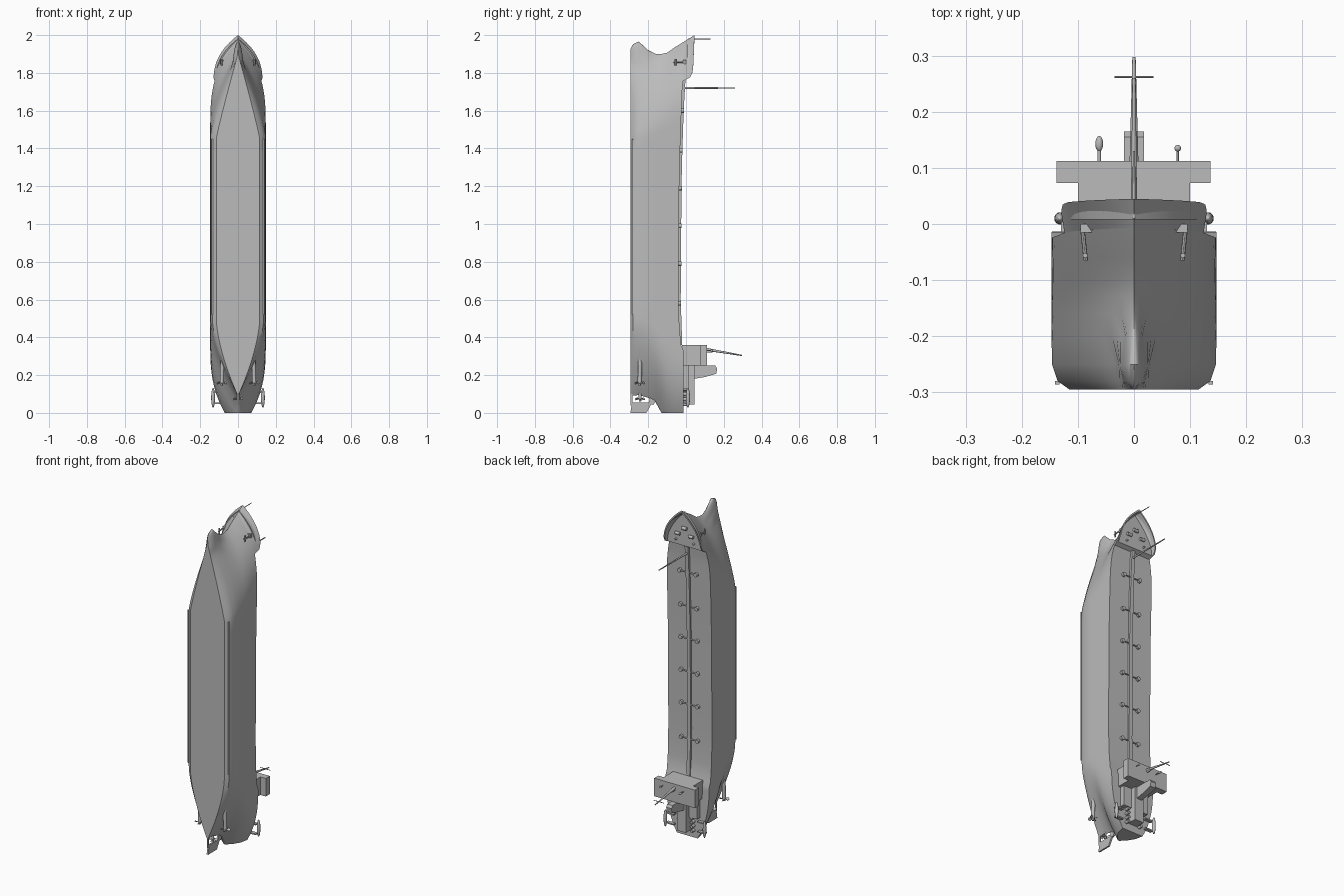
import bpy, bmesh, math
from mathutils import Vector

if "Cube" in bpy.data.objects:
    bpy.data.objects.remove(bpy.data.objects["Cube"])

paint = bpy.data.materials.new("ship_grey")
paint.diffuse_color = (0.5, 0.5, 0.5, 1)
paint.use_nodes = True
paint.node_tree.nodes["Principled BSDF"].inputs["Base Color"].default_value = paint.diffuse_color


def finish(bm, name, smooth=True):
    bmesh.ops.remove_doubles(bm, verts=bm.verts, dist=1e-5)
    bmesh.ops.recalc_face_normals(bm, faces=bm.faces)
    me = bpy.data.meshes.new(name)
    bm.to_mesh(me)
    bm.free()
    ob = bpy.data.objects.new(name, me)
    me.materials.append(paint)
    bpy.context.collection.objects.link(ob)
    if smooth:
        bpy.ops.object.select_all(action='DESELECT')
        ob.select_set(True)
        bpy.context.view_layer.objects.active = ob
        bpy.ops.object.shade_smooth_by_angle(angle=math.radians(35))
    return ob


def box(name, x0, x1, y0, y1, z0, z1):
    bm = bmesh.new()
    bmesh.ops.create_cube(bm, size=1)
    for v in bm.verts:
        v.co = ((x0 + x1) / 2 + v.co.x * (x1 - x0), (y0 + y1) / 2 + v.co.y * (y1 - y0),
                (z0 + z1) / 2 + v.co.z * (z1 - z0))
    return finish(bm, name, False)


def rod(name, a, b, r0, r1=None, seg=12):
    a, b = Vector(a), Vector(b)
    bm = bmesh.new()
    bmesh.ops.create_cone(bm, cap_ends=True, segments=seg, radius1=r0,
                          radius2=r0 if r1 is None else r1, depth=(b - a).length)
    rot = (b - a).to_track_quat('Z', 'Y')
    for v in bm.verts:
        v.co = rot @ v.co + (a + b) / 2
    return finish(bm, name)


def ball(name, c, r):
    bm = bmesh.new()
    bmesh.ops.create_uvsphere(bm, u_segments=16, v_segments=10, radius=1)
    for v in bm.verts:
        v.co = [c[i] + v.co[i] * r[i] for i in range(3)]
    return finish(bm, name)


def prism(name, pts, x0, x1):
    """Side profile of (y, z) points extruded across x."""
    bm = bmesh.new()
    f = bm.faces.new([bm.verts.new((x0, y, z)) for y, z in pts])
    ext = bmesh.ops.extrude_face_region(bm, geom=[f])["geom"]
    for v in ext:
        if isinstance(v, bmesh.types.BMVert):
            v.co.x = x1
    return finish(bm, name, False)


def interp(table, z):
    for (a, ya), (b, yb) in zip(table, table[1:]):
        if z <= b:
            return ya + (yb - ya) * max(0, (z - a) / (b - a))
    return table[-1][1]


def skin(name, rows, whole_end):
    """Join rows of (half width, y, z) into a mirrored shell with caps."""
    bm = bmesh.new()
    L = [[bm.verts.new((-w, y, z)) for w, y, z in r] for r in rows]
    R = [[bm.verts.new((w, y, z)) for w, y, z in r] for r in rows]
    n = len(rows[0])
    for side in (L, R):
        for a, b in zip(side, side[1:]):
            for i in range(n - 1):
                bm.faces.new((a[i], a[i + 1], b[i + 1], b[i]))
    for k in (0, -1) if not whole_end else (-1,):
        for i in range(n - 1):
            bm.faces.new((L[k][i], L[k][i + 1], R[k][i + 1], R[k][i]))
    if whole_end:
        bm.faces.new([r[0] for r in L] + [r[0] for r in reversed(R)])
    else:
        for k in range(len(rows) - 1):
            bm.faces.new((L[k][0], L[k + 1][0], R[k + 1][0], R[k][0]))
    bmesh.ops.dissolve_degenerate(bm, dist=1e-5, edges=bm.edges)
    return finish(bm, name)


def sheer(z):
    return interp([(0, -.012), (.34, -.014), (.37, -.032), (.6, -.04), (1.2, -.036),
                   (1.4, -.031), (1.7, -.021), (1.76, -.015), (2, -.005)], z)


# Hull waterlines: y, stern z, run z, stern half width, run power,
# entrance z, bow z, entrance power, half breadth, bulb half width
LEVELS = [
    (-.295, .09, .50, 0, 1.6, 1.45, 1.925, 1.1, .115, .006),
    (-.28, .092, .50, 0, 1.6, 1.45, 1.952, 1.2, .136, .022),
    (-.25, .094, .50, 0, 1.6, 1.46, 1.966, 1.35, .146, .03),
    (-.20, .08, .48, 0, 1.7, 1.47, 1.92, 1.6, .147, .022),
    (-.16, .055, .44, 0, 1.9, 1.48, 1.90, 1.8, .147, .008),
    (-.13, 0, .42, .005, 2.2, 1.49, 1.90, 2.0, .147, 0),
    (-.10, 0, .40, .035, 2.4, 1.5, 1.907, 2.3, .147, 0),
    (-.06, 0, .38, .06, 2.6, 1.5, 1.935, 2.7, .147, 0),
    (None, 0, .36, .07, 2.7, 1.5, 1.968, 3.1, .147, 0)]


def half_width(lv, z):
    y, zs, zr, ws, q, ze, zb, p, W, rb = lv
    if z < zr:
        return ws + (W - ws) * (1 - min(1, (zr - z) / (zr - zs)) ** q)
    if z <= ze:
        return W
    zm = min(zb, 1.9) if rb else zb
    w = W * (1 - min(1, (z - ze) / (zm - ze)) ** p)
    if rb and z > 1.78:
        w = max(w, rb * math.sqrt(max(0, 1 - ((z - 1.78) / (zb - 1.78)) ** 2)))
    return w


rows = []
for lv in LEVELS:
    y, zs, zr, ze, zb = lv[0], lv[1], lv[2], lv[5], lv[6]
    zz = [zs + (zr - zs) * (i / 16) ** 1.3 for i in range(16)]
    zz += [zr + (ze - zr) * i / 12 for i in range(12)]
    zz += [ze + (zb - ze) * math.sin(math.pi / 2 * i / 26) for i in range(27)]
    rows.append([(half_width(lv, z), sheer(z) if y is None else y, z) for z in zz])
skin("hull", rows, False)


# Raised forecastle with bulwark
def rail(z):
    return interp([(1.775, .02), (1.80, .034), (1.85, .039), (2, .045)], z)


def flare(z):
    return .13 * (1 - max(0, min(1, (z - 1.75) / .25)) ** 2.5)


castle = [[], [], [], []]
for i in range(25):
    e = math.sin(math.pi / 2 * i / 24)
    z = 1.757 + (1.968 - 1.757) * e
    castle[0].append((half_width(LEVELS[-1], z), sheer(z), z))
    z = 1.775 + .225 * e
    castle[1].append((flare(z), rail(z), z))
    zi = 1.775 + .213 * e
    castle[2].append((flare(z) * .94, rail(z), zi))
    castle[3].append((flare(z) * .92, .008, 1.77 + .21 * e))
skin("forecastle", castle, True)

# Forecastle winches and bow staff
for s in (-1, 1):
    rod("winch", (s * .03, .016, 1.84), (s * .06, .016, 1.84), .009)
    ball("bollard", (s * .06, .012, 1.80), (.006, .01, .006))
rod("windlass", (-.015, .016, 1.88), (.015, .016, 1.88), .01)
rod("bow_staff", (0, .01, 1.98), (0, .13, 1.98), .003, .002)
rod("foremast", (0, -.02, 1.72), (0, .26, 1.72), .006, .003)

# Pipe rack along the deck centre
stops = [.36, .6, .9, 1.2, 1.4, 1.6, 1.762]
prism("pipe_rack", [(sheer(z) + .012, z) for z in stops[1:]]
      + [(sheer(z) - .01, z) for z in reversed(stops[1:])]
      + [(-.045, .36), (-.02, .36)], -.011, .011)

# Deck fittings in six pairs
for z in (.58, .79, .99, 1.19, 1.39, 1.60):
    y = sheer(z)
    for s in (-1, 1):
        rod("deck_valve", (s * .055, y - .005, z), (s * .055, y + .014, z), .012)
        rod("deck_pipe", (s * .01, y + .007, z), (s * .055, y + .007, z), .004, seg=8)

# Deckhouse, bridge and funnel
box("deckhouse", -.10, .10, -.02, .075, .25, .36)
box("bridge", -.138, .136, .073, .112, .25, .36)
box("lower_house", -.085, .085, -.02, .015, .13, .25)
box("engine_casing", -.03, .03, -.02, .045, .045, .25)
prism("funnel", [(.04, .25), (.155, .25), (.165, .235), (.16, .207), (.10, .19), (.04, .18)],
      -.018, .018)

# Bridge mast and domes
rod("main_mast", (0, .105, .337), (0, .297, .304), .008, .003)
rod("mast_yard", (-.035, .262, .31), (.035, .262, .31), .002, seg=8)
rod("radar_post", (0, .11, .325), (0, .14, .325), .006)
rod("dome_post", (-.062, .11, .33), (-.062, .135, .33), .003)
ball("dome", (-.062, .143, .33), (.007, .014, .007))
rod("lamp_post", (.078, .11, .33), (.078, .135, .33), .002)
ball("lamp", (.078, .135, .33), (.006, .006, .006))


# Propeller facing along the ship
def propeller(x, y, z, r):
    rod("propeller_hub", (x, y, z - .012), (x, y, z + .012), r * .2, r * .28)
    for k in range(4):
        a = k * math.pi / 2 + .4
        d = Vector((math.cos(a), math.sin(a), 0))
        side = Vector((-d.y, d.x, 0)) * r * .28
        up = Vector((0, 0, r * .22))
        c = Vector((x, y, z))
        bm = bmesh.new()
        pts = [c + d * r * .15 - side * .4, c + d * r * .75 - side - up,
               c + d * r, c + d * r * .75 + side + up, c + d * r * .15 + side * .4]
        f = bm.faces.new([bm.verts.new(p) for p in pts])
        ext = bmesh.ops.extrude_face_region(bm, geom=[f])["geom"]
        for v in ext:
            if isinstance(v, bmesh.types.BMVert):
                v.co.z += .003
        finish(bm, "propeller_blade", False)


propeller(0, -.243, .073, .029)
rod("centre_shaft", (0, -.243, .07), (0, -.243, .13), .008)
prism("rudder", [(-.295, 0), (-.21, 0), (-.19, .035), (-.178, .055), (-.285, .055)], -.005, .005)
prism("rudder_shoe", [(-.295, .04), (-.283, .04), (-.283, .11), (-.295, .11)], -.004, .004)
prism("rudder_stock", [(-.20, .045), (-.17, .045), (-.15, .085), (-.19, .085)], -.005, .005)

for s in (-1, 1):
    # Side shafts and propellers
    rod("side_shaft", (s * .086, -.245, .155), (s * .082, -.243, .31), .011)
    propeller(s * .086, -.245, .157, .03)
    # Lifeboats and their davits
    ball("lifeboat", (s * .132, .01, .08), (.010, .011, .052))
    for z in (.05, .11):
        box("davit", min(s * .08, s * .13), max(s * .08, s * .13), -.016, .006, z - .004, z + .004)
    # Mooring drums on the stern deck
    for k in range(4):
        z = .045 + k * .027
        rod("drum", (s * .045, -.015, z), (s * .045, .012, z), .009)
    # Anchors in the bow
    box("hawse", s * .083 - .012, s * .083 + .012, -.015, .0, 1.846, 1.868)
    rod("anchor_shank", (s * .092, -.008, 1.857), (s * .086, -.065, 1.857), .004, seg=8)
    rod("anchor_arm", (s * .087, -.056, 1.84), (s * .087, -.056, 1.874), .0045, seg=8)
    # Bilge keels
    box("bilge_keel", s * .137 - .004, s * .137 + .004, -.286, -.28, .52, 1.45)
